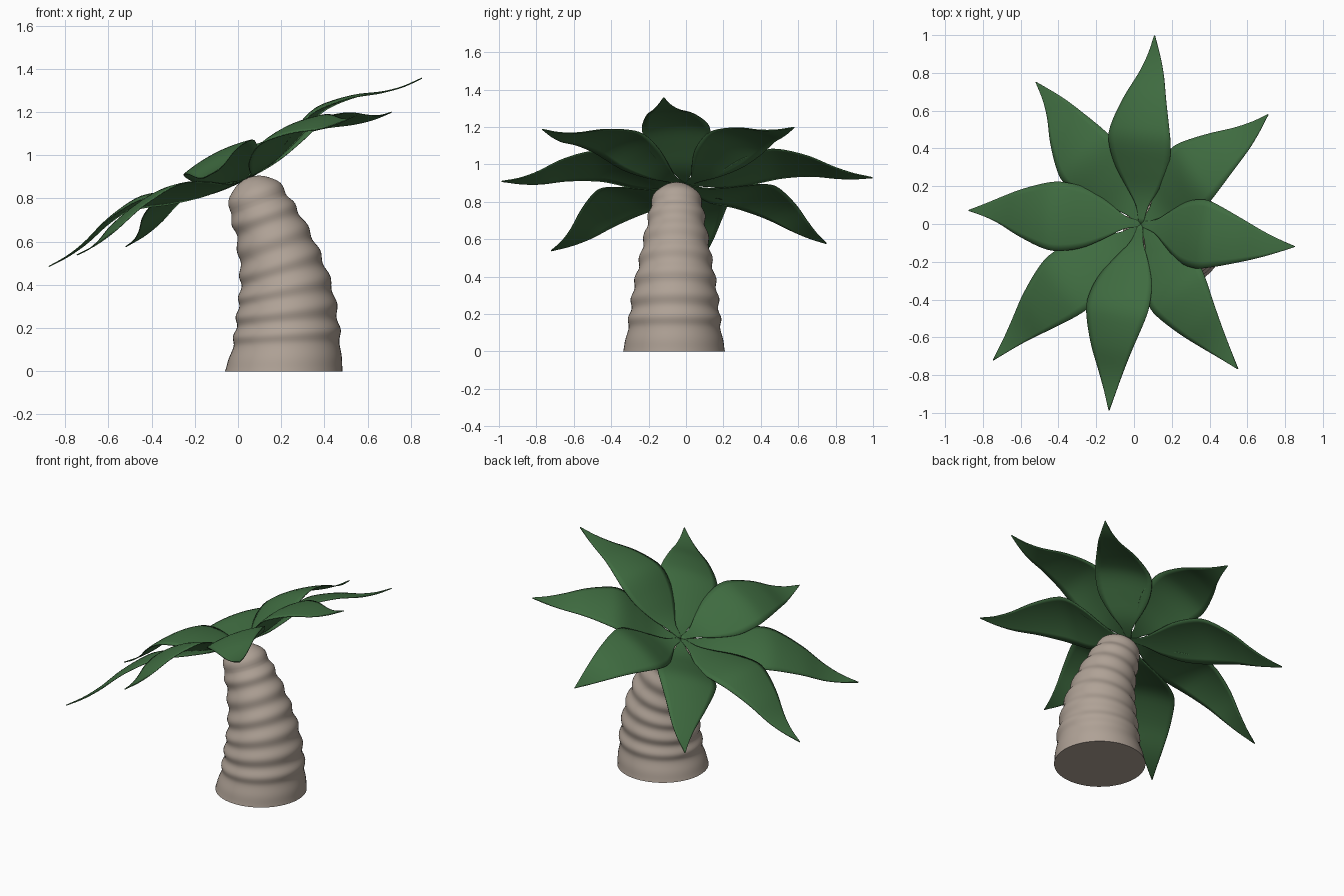
import bpy, bmesh, math
from mathutils import Matrix, Vector

if "Cube" in bpy.data.objects:
    bpy.data.objects.remove(bpy.data.objects["Cube"])


def material(name, color):
    m = bpy.data.materials.new(name)
    m.diffuse_color = (*color, 1)
    m.use_nodes = True
    m.node_tree.nodes["Principled BSDF"].inputs["Base Color"].default_value = m.diffuse_color
    return m


def sample(keys, t):
    """Smooth (Catmull-Rom style) lookup in rows of (t, v0, v1, ...)."""
    n = len(keys)
    i = 0
    while i < n - 2 and t > keys[i + 1][0]:
        i += 1
    a, b = keys[i], keys[i + 1]
    p, q = keys[max(i - 1, 0)], keys[min(i + 2, n - 1)]
    h = b[0] - a[0]
    f = (t - a[0]) / h
    out = []
    for k in range(1, len(a)):
        ma = (b[k] - p[k]) / (b[0] - p[0]) * h
        mb = (q[k] - a[k]) / (q[0] - a[0]) * h
        out.append((2*f**3 - 3*f**2 + 1)*a[k] + (f**3 - 2*f**2 + f)*ma
                   + (3*f**2 - 2*f**3)*b[k] + (f**3 - f**2)*mb)
    return out


def finish(name, bm, mat):
    bmesh.ops.recalc_face_normals(bm, faces=bm.faces)
    me = bpy.data.meshes.new(name)
    bm.to_mesh(me)
    bm.free()
    me.materials.append(mat)
    ob = bpy.data.objects.new(name, me)
    bpy.context.collection.objects.link(ob)
    bpy.ops.object.select_all(action='DESELECT')
    ob.select_set(True)
    bpy.context.view_layer.objects.active = ob
    bpy.ops.object.shade_smooth_by_angle(angle=math.radians(50))
    return ob


bark = material("bark_brown", (0.43, 0.36, 0.305))
green = material("leaf_green", (0.050, 0.150, 0.052))

# Trunk: leaning stack of softly bulging bands; rows are (band, x, z, radius, tilt)
BANDS = [(0, .212, 0, .272, 0), (1, .224, .123, .245, .04), (2, .226, .227, .231, .09),
         (3, .220, .336, .217, .17), (4, .205, .445, .195, .27), (5, .178, .556, .174, .33),
         (6, .139, .675, .151, .34), (7, .095, .775, .134, .34)]
SIDES, STEPS = 48, 10
bm = bmesh.new()


def ring(x, y, z, r, tilt):
    return [bm.verts.new((x + r*math.cos(a)*math.cos(tilt), y + r*math.sin(a),
                          z + r*math.cos(a)*math.sin(tilt)))
            for a in (2*math.pi*k/SIDES for k in range(SIDES))]


rings = []
for j in range(7*STEPS + 1):
    t = j / STEPS
    x, z, r, tilt = sample(BANDS, t)
    bulge = (.004 if t < 1 else .013) * math.sin(math.pi*t) ** 2
    rings.append(ring(x, -.064 + .002*t, z, r + bulge, tilt))
# rounded trunk top
x, z, r, tilt = BANDS[-1][1:]
for j in range(1, 11):
    a = j / 10 * math.radians(86)
    d = .13 * math.sin(a)
    bump = .008 * math.sin(math.pi * min(1, j / 6)) ** 2
    rings.append(ring(x - d*math.sin(tilt), -.05, z + d*math.cos(tilt),
                      r*math.cos(a) + bump, tilt))
for lo, hi in zip(rings, rings[1:]):
    for k in range(SIDES):
        bm.faces.new((lo[k], lo[k-1], hi[k-1], hi[k]))
bm.faces.new(rings[0])
bm.faces.new(rings[-1])
finish("trunk", bm, bark)

# Leaves: one outline, arched along and across, set round a tilted crown
# rows are (distance along, left half width, right half width, height)
LEAF = [(0, .012, .012, 0), (.1, .036, .04, .008), (.18, .085, .095, .027),
        (.3, .15, .165, .077), (.42, .178, .188, .124), (.5, .17, .18, .134),
        (.66, .115, .135, .105), (.8, .058, .085, .056), (.9, .026, .044, .035),
        (1, .002, .002, .03)]
CROWN = (Matrix.Translation((.037, 0, .89)) @ Matrix.Rotation(-math.radians(2.9), 4, 'X')
         @ Matrix.Rotation(-math.radians(26.5), 4, 'Y'))
# (direction in degrees, length)
LEAVES = [(-8.7, .945), (36.8, .94), (84, 1.0), (129, .985),
          (174.7, 1.0), (218.8, 1.12), (260.5, 1.0), (306.3, .97)]
ROWS, COLS = 32, 10
for i, (angle, length) in enumerate(LEAVES):
    bm = bmesh.new()
    place = CROWN @ Matrix.Rotation(math.radians(angle), 4, 'Z')
    lift = .018 if i % 2 == 0 else -.028      # alternate leaves lie on top
    grid = []
    for j in range(ROWS + 1):
        t = j / ROWS
        left, right, h = sample(LEAF, t)
        row = []
        for k in range(COLS + 1):
            u = 2*k/COLS - 1
            y = u * (left if u > 0 else right)
            z = h + lift*math.sin(math.pi/2*t) - .65*y*y
            row.append(bm.verts.new(place @ Vector((t*length, y, z))))
        grid.append(row)
    for lo, hi in zip(grid, grid[1:]):
        for k in range(COLS):
            bm.faces.new((lo[k], hi[k], hi[k+1], lo[k+1]))
    leaf = finish(f"leaf_{i+1}", bm, green)
    thick = leaf.modifiers.new("thickness", 'SOLIDIFY')
    thick.thickness = .005
    thick.offset = 0
